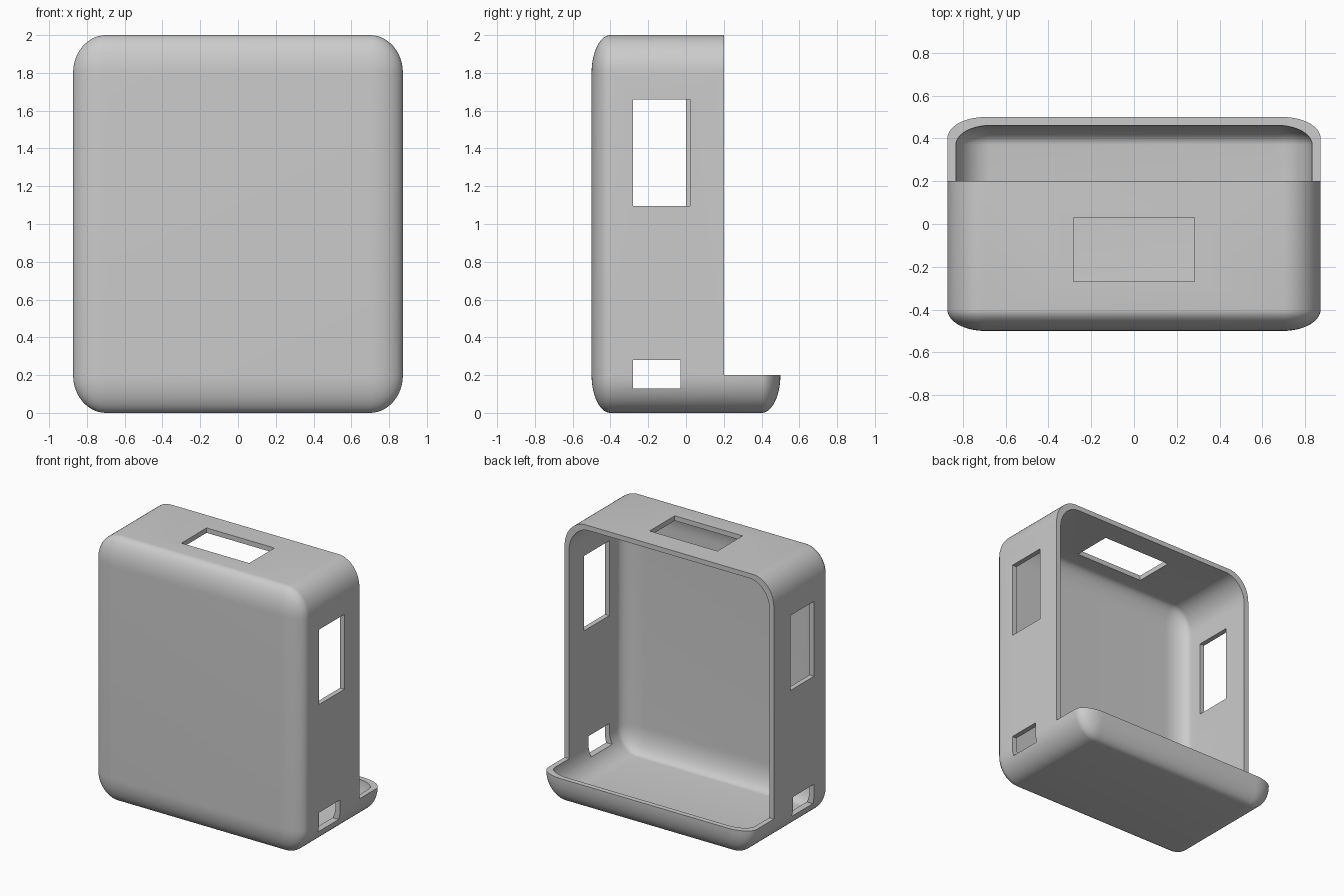
import bpy
import bmesh
from mathutils import Vector

default = bpy.data.objects.get("Cube")
if default:
    bpy.data.objects.remove(default, do_unlink=True)

WIDTH, DEPTH, HEIGHT, WALL = 1.746, 1.0, 2.0, 0.037

grey = bpy.data.materials.new("light_grey")
grey.use_nodes = True
grey.diffuse_color = (0.6, 0.6, 0.6, 1)
grey.node_tree.nodes["Principled BSDF"].inputs["Base Color"].default_value = (0.6, 0.6, 0.6, 1)


def box(name, low, high, rounding=0.0):
    """Box between two corners; rounding is a fraction of each side."""
    low, high = Vector(low), Vector(high)
    bm = bmesh.new()
    bmesh.ops.create_cube(bm, size=1)
    if rounding:
        bmesh.ops.bevel(bm, geom=bm.edges[:], offset=rounding, segments=14,
                        profile=0.5, affect='EDGES')
    bmesh.ops.scale(bm, vec=high - low, verts=bm.verts)
    bmesh.ops.translate(bm, vec=(low + high) / 2, verts=bm.verts)
    mesh = bpy.data.meshes.new(name)
    bm.to_mesh(mesh)
    bm.free()
    mesh.materials.append(grey)
    obj = bpy.data.objects.new(name, mesh)
    bpy.context.collection.objects.link(obj)
    return obj


# Rounded outer case
half = Vector((WIDTH / 2, DEPTH / 2, HEIGHT / 2))
mid = Vector((0, 0, HEIGHT / 2))
inset = Vector((WALL, WALL, WALL))
case = box("case_shell", mid - half, mid + half, 0.1)

# Hollow, open back above the tray lip, and the port openings
cutters = [
    box("hollow", mid - half + inset, mid + half - inset, 0.1),
    box("open_back", (-2, 0.2, 0.2), (2, 2, 3)),
    box("top_port", (-0.283, -0.27, 1.8), (0.283, 0.03, 2.2)),
]
for side, a, b in (("left", 0.6, 1.2), ("right", -1.2, -0.6)):
    back = 0.02 if side == "left" else 0.0
    cutters.append(box(side + "_upper_port", (a, -0.28, 1.095), (b, back, 1.66)))
    cutters.append(box(side + "_lower_port", (a, -0.28, 0.13), (b, -0.03, 0.28)))

for cutter in cutters:
    cut = case.modifiers.new(cutter.name, 'BOOLEAN')
    cut.operation = 'DIFFERENCE'
    cut.solver = 'EXACT'
    cut.object = cutter

# Bake the cuts and discard the cutters
bpy.context.view_layer.update()
graph = bpy.context.evaluated_depsgraph_get()
result = bpy.data.meshes.new_from_object(case.evaluated_get(graph))
case.modifiers.clear()
case.data = result
result.name = "case_shell"
result.materials.clear()
result.materials.append(grey)
for polygon in result.polygons:
    polygon.material_index = 0
for cutter in cutters:
    bpy.data.objects.remove(cutter, do_unlink=True)

# Smooth rounded corners with crisp rims
bpy.ops.object.select_all(action='DESELECT')
case.select_set(True)
bpy.context.view_layer.objects.active = case
bpy.ops.object.shade_smooth_by_angle(angle=0.5)
